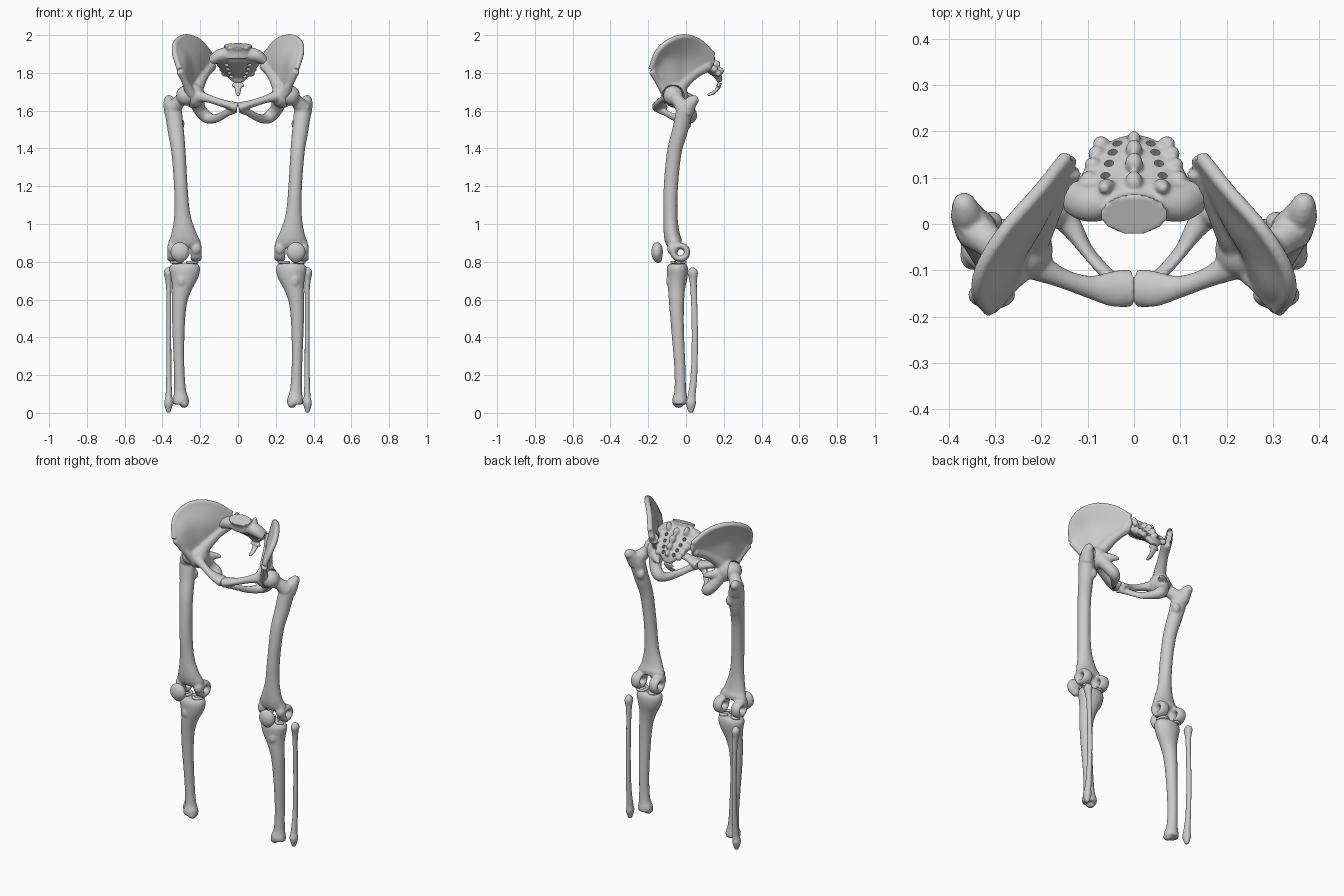
import bpy, bmesh, math
from mathutils import Vector, Matrix


def spline(pts, n=6):
    """Smooth interpolation through tuples of any length."""
    P = [Vector(p) for p in pts]
    if len(P) < 3:
        return [P[0].lerp(P[-1], i / n) for i in range(n + 1)]
    P = [2 * P[0] - P[1]] + P + [2 * P[-1] - P[-2]]
    out = []
    for i in range(1, len(P) - 2):
        a, b, c, d = P[i - 1:i + 3]
        for k in range(n):
            t = k / n
            out.append(0.5 * (2 * b + (c - a) * t + (2 * a - 5 * b + 4 * c - d) * t * t
                              + (3 * b - a - 3 * c + d) * t ** 3))
    return out + [P[-2]]


def tube(bm, pts, ref=(1, 0, 0), seg=20):
    """Elliptical tube; points are x, y, z, radius along ref, other radius."""
    S = spline([(p + p[-1:])[:5] if len(p) == 4 else p for p in pts])
    rings = []
    for i, s in enumerate(S):
        t = Vector(S[min(i + 1, len(S) - 1)][:3]) - Vector(S[max(i - 1, 0)][:3])
        t.normalize()
        u = Vector(ref)
        u = (u - t * u.dot(t)).normalized()
        v = t.cross(u)
        c, ra, rb = Vector(s[:3]), max(s[3], .003), max(s[4], .003)
        rings.append([bm.verts.new(c + u * ra * math.cos(a) + v * rb * math.sin(a))
                      for a in (2 * math.pi * k / seg for k in range(seg))])
    for A, B in zip(rings, rings[1:]):
        for k in range(seg):
            bm.faces.new((A[k], A[k - 1], B[k - 1], B[k]))
    bm.faces.new(rings[0])
    bm.faces.new(rings[-1][::-1])


def ball(bm, c, r):
    r = r if isinstance(r, tuple) else (r, r, r)
    bmesh.ops.create_uvsphere(bm, u_segments=24, v_segments=16, radius=1,
                              matrix=Matrix.Translation(c) @ Matrix.Diagonal((*r, 1)))


def sheet(bm, rows, th):
    """Thick curved plate through rows of points."""
    R = [spline(r) for r in rows]
    G = list(zip(*[spline(col) for col in zip(*R)]))
    n, m = len(G), len(G[0])
    sides = [[], []]
    for i in range(n):
        for k in (0, 1):
            sides[k].append([])
        for j in range(m):
            du = G[min(i + 1, n - 1)][j] - G[max(i - 1, 0)][j]
            dv = G[i][min(j + 1, m - 1)] - G[i][max(j - 1, 0)]
            o = du.cross(dv).normalized() * th / 2
            sides[0][i].append(bm.verts.new(G[i][j] + o))
            sides[1][i].append(bm.verts.new(G[i][j] - o))
    A, B = sides
    for i in range(n - 1):
        for j in range(m - 1):
            for S in sides:
                bm.faces.new((S[i][j], S[i + 1][j], S[i + 1][j + 1], S[i][j + 1]))
    rim = ([(0, j) for j in range(m)] + [(i, m - 1) for i in range(1, n)]
           + [(n - 1, j) for j in range(m - 2, -1, -1)] + [(i, 0) for i in range(n - 2, 0, -1)])
    for (a, b), (c, d) in zip(rim, rim[1:] + rim[:1]):
        bm.faces.new((A[a][b], A[c][d], B[c][d], B[a][b]))


def make_object(name, bm):
    bmesh.ops.recalc_face_normals(bm, faces=bm.faces)
    me = bpy.data.meshes.new(name)
    bm.to_mesh(me)
    bm.free()
    ob = bpy.data.objects.new(name, me)
    bpy.context.collection.objects.link(ob)
    return ob


def finish(name, bm, pair=True, voxel=.006, smooth=4, cutter=None):
    """Fuse the pieces into one smooth bone, cut it, and mirror it if paired."""
    ob = make_object(name, bm)
    rm = ob.modifiers.new("fuse", 'REMESH')
    rm.mode, rm.voxel_size = 'VOXEL', voxel
    sm = ob.modifiers.new("soften", 'SMOOTH')
    sm.factor, sm.iterations = .5, smooth
    cut = None
    if cutter:
        cut = make_object(name + "_cutter", cutter)
        cut.hide_render = True
        bo = ob.modifiers.new("cut", 'BOOLEAN')
        bo.operation, bo.object, bo.solver = 'DIFFERENCE', cut, 'EXACT'
    bpy.context.view_layer.update()
    dg = bpy.context.evaluated_depsgraph_get()
    me = bpy.data.meshes.new_from_object(ob.evaluated_get(dg))
    ob.modifiers.clear()
    ob.data = me
    if cut:
        bpy.data.objects.remove(cut)
    me.shade_smooth()
    me.set_sharp_from_angle(angle=math.radians(50))
    if pair:
        ob.name = name + "_left"
        other = me.copy()
        other.transform(Matrix.Diagonal((-1, 1, 1, 1)))
        other.flip_normals()
        bpy.context.collection.objects.link(bpy.data.objects.new(name + "_right", other))


# Hip bone: iliac blade, crest, socket, pubis and ischium
bm = bmesh.new()
crest = [(.31, -.185, 1.82), (.335, -.15, 1.91), (.325, -.09, 1.965),
         (.275, -.01, 1.99), (.205, .07, 1.965), (.145, .145, 1.895)]
middle = [(.29, -.165, 1.78), (.285, -.13, 1.85), (.26, -.07, 1.87),
          (.22, -.01, 1.87), (.18, .06, 1.86), (.135, .145, 1.85)]
base = [(.26, -.12, 1.71), (.25, -.09, 1.71), (.24, -.06, 1.71),
        (.22, -.02, 1.73), (.19, .03, 1.765), (.135, .1, 1.81)]
sheet(bm, [crest, middle, base], .03)
tube(bm, [p + (.016,) for p in crest], (0, 0, 1))
tube(bm, [(.14, .12, 1.84, .03), (.175, .05, 1.8, .028), (.21, -.02, 1.74, .035),
          (.23, -.05, 1.69, .045)], (0, 0, 1))
tube(bm, [(.31, -.18, 1.81, .018), (.28, -.145, 1.75, .018), (.25, -.1, 1.69, .03)])
ball(bm, (.235, -.055, 1.68), (.06, .066, .066))
tube(bm, [(.22, -.085, 1.68, .035), (.16, -.115, 1.665, .022), (.1, -.135, 1.645, .024, .02),
          (.05, -.14, 1.63, .038, .022), (.006, -.138, 1.615, .042, .03)], (0, 1, 0))
tube(bm, [(.225, -.03, 1.67, .045), (.205, .01, 1.61, .034), (.17, .025, 1.57, .034),
          (.14, 0, 1.557, .026), (.1, -.06, 1.565, .014, .022), (.055, -.11, 1.59, .014, .02),
          (.015, -.14, 1.605, .02)], (0, 1, 0))
tube(bm, [(.21, .0, 1.67, .03), (.175, .035, 1.665, .018), (.15, .05, 1.66, .007)], (0, 0, 1))
cup = bmesh.new()
ball(cup, (.278, -.068, 1.68), .058)
finish("hip_bone", bm, cutter=cup)

# Sacrum: fused wedge, upper plate, wings, processes and foramina
bm = bmesh.new()
tube(bm, [(0, .03, 1.92, .09, .035), (0, .06, 1.885, .132, .038), (0, .1, 1.85, .118, .032),
          (0, .14, 1.815, .088, .026), (0, .168, 1.785, .062, .02), (0, .18, 1.752, .028, .014)])
tube(bm, [(0, .02, 1.945, .074, .046), (0, .028, 1.92, .066, .04), (0, .035, 1.88, .07, .04)])
holes = bmesh.new()
for s in (1, -1):
    tube(bm, [(s * .05, .05, 1.9, .04), (s * .1, .045, 1.89, .04, .034),
              (s * .137, .06, 1.865, .036, .025)], (0, 1, 0))
    tube(bm, [(s * .055, .07, 1.89, .022), (s * .06, .08, 1.92, .018), (s * .065, .075, 1.95, .009)])
    for x, y, z in ((.062, .085, 1.865), (.054, .114, 1.84), (.046, .139, 1.815), (.036, .16, 1.793)):
        tube(holes, [(s * x, y - .08, z - .08, .012), (s * x, y + .08, z + .08, .009)])
        ball(bm, (s * (x + .035), y + .012, z + .005), .018)
for y, z, r in ((.09, 1.91, .024), (.13, 1.88, .024), (.16, 1.845, .022), (.183, 1.81, .018)):
    ball(bm, (0, y, z), (r * .8, r, r))
finish("sacrum", bm, pair=False, voxel=.005, smooth=3, cutter=holes)

# Coccyx
bm = bmesh.new()
tube(bm, [(0, .178, 1.748, .026, .012), (0, .17, 1.72, .018, .01), (0, .145, 1.695, .014, .009),
          (0, .115, 1.682, .008, .007)])
tube(bm, [(-.032, .172, 1.735, .007), (0, .172, 1.73, .011), (.032, .172, 1.735, .007)], (0, 0, 1))
finish("coccyx", bm, pair=False, voxel=.004, smooth=2)

# Femur: shaft, neck, head, trochanters and open condyle rings
bm = bmesh.new()
tube(bm, [(.35, .005, 1.65, .032, .03), (.343, -.008, 1.6, .045, .043), (.33, -.03, 1.5, .043, .042),
          (.315, -.062, 1.38, .038, .039), (.303, -.08, 1.2, .036, .038), (.295, -.082, 1.05, .043, .037),
          (.287, -.076, .95, .067, .042), (.284, -.064, .905, .086, .044), (.284, -.055, .882, .084, .034)])
tube(bm, [(.345, -.01, 1.61, .045), (.31, -.04, 1.65, .034), (.275, -.068, 1.68, .036)], (0, 0, 1))
ball(bm, (.275, -.068, 1.68), .053)
tube(bm, [(.35, 0, 1.59, .04), (.36, .02, 1.635, .036), (.366, .042, 1.662, .026)])
ball(bm, (.366, .04, 1.655), (.026, .028, .028))
ball(bm, (.308, .005, 1.53), (.025, .022, .032))
for x in (.222, .345):
    ring = [(x, -.03 + .037 * math.cos(a), .85 + .034 * math.sin(a), .03, .017)
            for a in (math.tau * k / 10 for k in range(11))]
    tube(bm, ring)
    ball(bm, (x, -.07, .87), (.03, .03, .035))
finish("thigh_bone", bm)

# Kneecap
bm = bmesh.new()
ball(bm, (.307, -.153, .852), (.051, .031, .052))
ball(bm, (.307, -.148, .815), (.026, .022, .022))
finish("kneecap", bm, smooth=2)

# Knee cartilage rings
for label, x in (("inner", .245), ("outer", .328)):
    bm = bmesh.new()
    tube(bm, [(x + .026 * math.cos(a), -.04 + .034 * math.sin(a), .797, .008, .01)
              for a in (.4 + 5.4 * k / 9 for k in range(10))], (0, 0, 1), 12)
    finish(label + "_meniscus", bm, voxel=.004, smooth=1)

# Shin bone
bm = bmesh.new()
tube(bm, [(.282, -.045, .79, .07, .046), (.282, -.045, .765, .082, .056), (.285, -.046, .725, .075, .055),
          (.297, -.05, .66, .053, .046), (.31, -.05, .58, .04, .04), (.315, -.045, .45, .033, .034),
          (.312, -.033, .25, .028, .03), (.307, -.03, .12, .032, .031), (.303, -.032, .07, .043, .041),
          (.303, -.032, .045, .042, .038)])
ball(bm, (.285, -.04, .05), (.023, .03, .024))
ball(bm, (.3, -.085, .7), (.025, .02, .035))
finish("shin_bone", bm)

# Calf bone
bm = bmesh.new()
tube(bm, [(.368, .032, .77, .01), (.37, .035, .745, .023, .028), (.368, .038, .7, .017, .02),
          (.366, .042, .62, .013, .017), (.366, .047, .4, .013, .017), (.366, .042, .2, .014, .018),
          (.366, .03, .09, .018, .021), (.368, .026, .05, .023, .027), (.368, .026, .001, .01, .012)])
finish("calf_bone", bm, voxel=.005, smooth=3)
